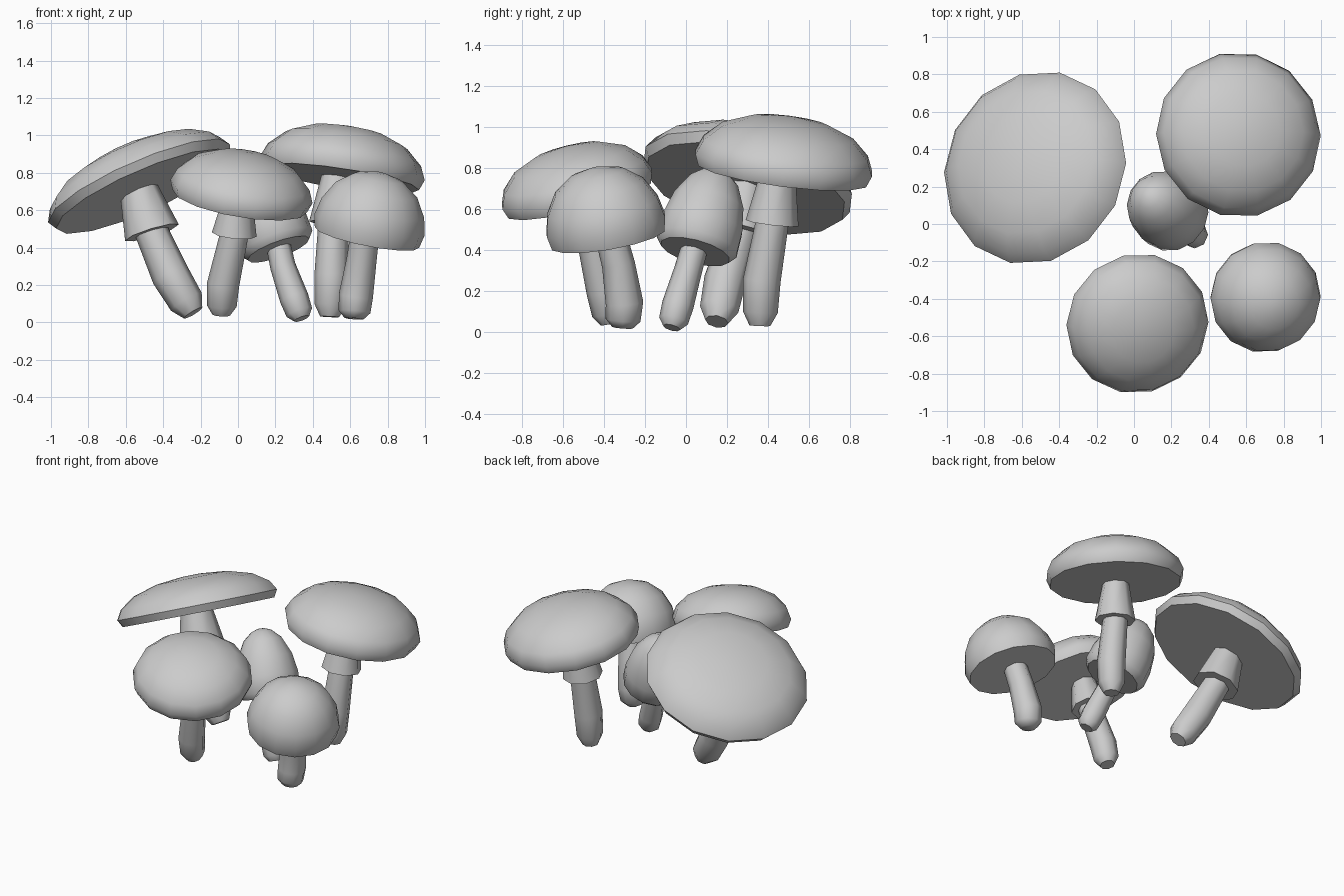
import bpy, bmesh, math
from mathutils import Vector

cube = bpy.data.objects.get("Cube")
if cube:
    bpy.data.objects.remove(cube)

grey = bpy.data.materials.new("plain_grey")
grey.use_nodes = True
tone = (0.6, 0.6, 0.6, 1)
grey.diffuse_color = tone
grey.node_tree.nodes["Principled BSDF"].inputs["Base Color"].default_value = tone


def loft(name, rings, sides):
    """Skin closed rings given as (centre, axis, radius); both ends are capped."""
    bm = bmesh.new()
    loops = []
    for centre, axis, radius in rings:
        turn = Vector((0, 0, 1)).rotation_difference(axis)
        angles = [2 * math.pi * i / sides for i in range(sides)]
        loops.append([bm.verts.new(centre + turn @ Vector((math.cos(a), math.sin(a), 0)) * radius)
                      for a in angles])
    for low, high in zip(loops, loops[1:]):
        for i in range(sides):
            j = (i + 1) % sides
            bm.faces.new((low[i], low[j], high[j], high[i]))
    bm.faces.new(loops[0][::-1])
    bm.faces.new(loops[-1])
    mesh = bpy.data.meshes.new(name)
    bm.to_mesh(mesh)
    bm.free()
    mesh.materials.append(grey)
    obj = bpy.data.objects.new(name, mesh)
    bpy.context.collection.objects.link(obj)
    bpy.ops.object.select_all(action='DESELECT')
    obj.select_set(True)
    bpy.context.view_layer.objects.active = obj
    bpy.ops.object.shade_smooth_by_angle(angle=math.radians(50))


# Dome outlines as (radius share, height share)
ROUND = [(0.95, 0), (1, 0.2), (0.93, 0.46), (0.74, 0.74), (0.44, 0.93), (0.12, 1)]
BELL = [(0.85, -0.05), (1, 0.04), (0.99, 0.3), (0.87, 0.58), (0.6, 0.84), (0.32, 0.96), (0.1, 1)]


def cap(name, centre, lean, radius, height, outline):
    axis = Vector((*lean, 1)).normalized()
    loft(name, [(Vector(centre) + axis * height * h, axis, radius * r) for r, h in outline], 14)


def stem(name, path, radius):
    """Bent stalk with a blunt, tapered foot."""
    pts = [Vector(p) for p in path]
    foot = pts[0].lerp(pts[1], 0.3)
    pts.insert(1, foot)
    rings = []
    for i, p in enumerate(pts):
        axis = (pts[min(i + 1, len(pts) - 1)] - pts[max(i - 1, 0)]).normalized()
        share = (0.6, 1, 1.08, 0.95, 0.9)[i]
        rings.append((p, axis, radius * share))
    loft(name, rings, 8)


def collar(name, low, high, wide, narrow):
    """Flared skirt under the cap."""
    low, high = Vector(low), Vector(high)
    axis = (high - low).normalized()
    loft(name, [(low, axis, wide), (high, axis, narrow)], 8)


# name, cap centre, cap lean, cap radius, cap height, outline, stem path, stem radius, collar width
mushrooms = [
    ("broad", (-0.51, 0.29, 0.7), (-0.44, 0.25), 0.53, 0.24, ROUND,
     [(-0.24, 0.15, 0.05), (-0.36, 0.19, 0.25), (-0.46, 0.26, 0.48), (-0.54, 0.3, 0.74)], 0.095, 0.15),
    ("tall", (0.55, 0.47, 0.77), (0.15, 0.13), 0.445, 0.28, ROUND,
     [(0.49, 0.36, 0.03), (0.5, 0.37, 0.25), (0.51, 0.42, 0.53), (0.53, 0.45, 0.78)], 0.085, 0.13),
    ("front", (0.01, -0.52, 0.65), (0.17, -0.25), 0.385, 0.26, ROUND,
     [(-0.09, -0.37, 0.04), (-0.08, -0.4, 0.2), (-0.02, -0.46, 0.47), (0, -0.5, 0.67)], 0.08, 0.12),
    ("side", (0.69, -0.38, 0.455), (0.2, -0.17), 0.3, 0.355, ROUND,
     [(0.62, -0.31, 0.02), (0.63, -0.3, 0.14), (0.66, -0.33, 0.33), (0.68, -0.37, 0.48)], 0.085, 0),
    ("small", (0.21, 0.05, 0.41), (-0.36, 0.27), 0.205, 0.42, BELL,
     [(0.34, -0.07, 0.02), (0.3, -0.04, 0.13), (0.24, 0.01, 0.3), (0.21, 0.05, 0.44)], 0.072, 0),
]
for name, centre, lean, radius, height, outline, path, thick, flare in mushrooms:
    cap(name + "_cap", centre, lean, radius, height, outline)
    stem(name + "_stem", path, thick)
    if flare:
        collar(name + "_collar", path[2], path[3], flare, flare * 0.65)
